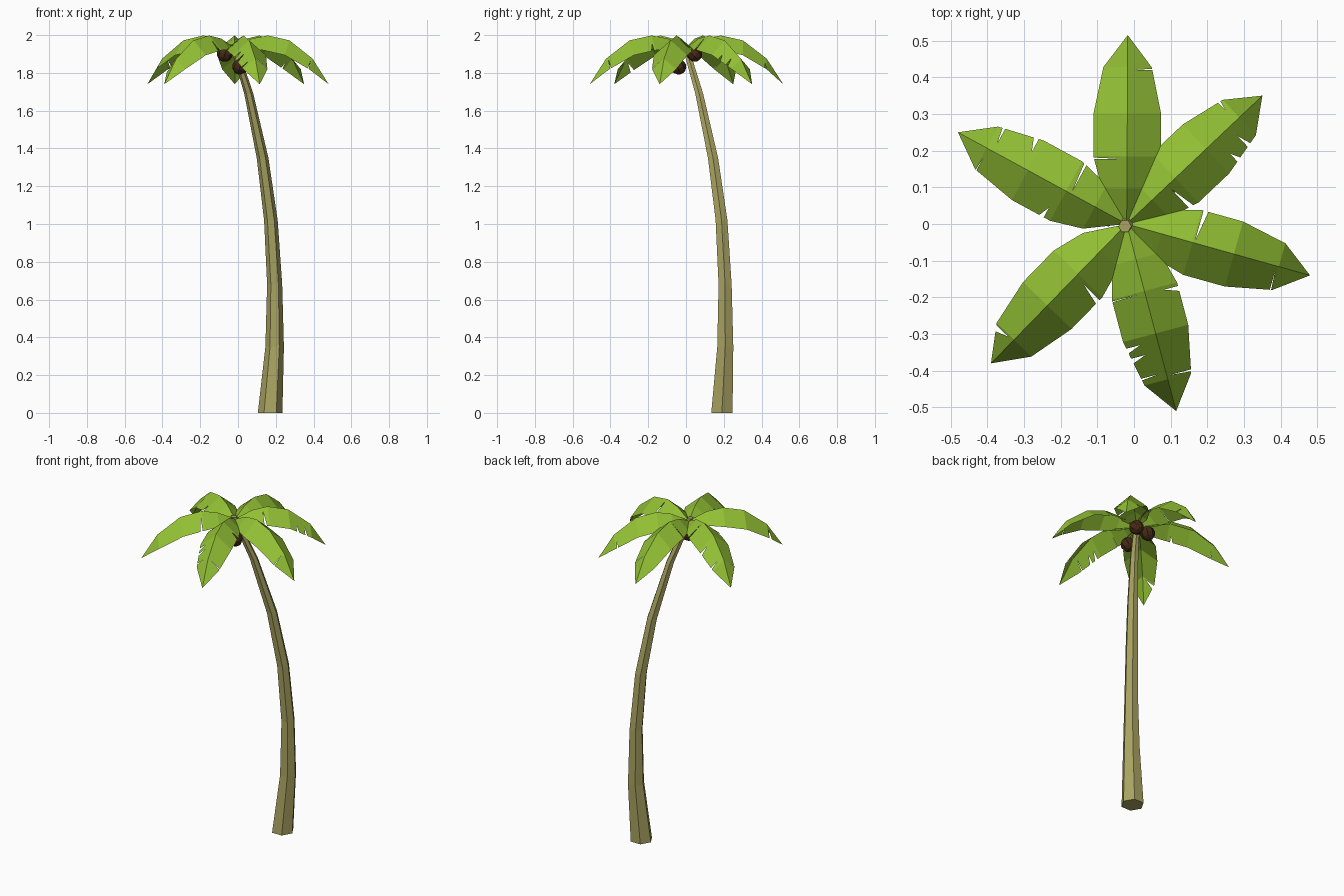
import bpy, math
from mathutils import Vector

if "Cube" in bpy.data.objects:
    bpy.data.objects.remove(bpy.data.objects["Cube"])


def material(name, rgb):
    m = bpy.data.materials.new(name)
    m.diffuse_color = (*rgb, 1)
    m.use_nodes = True
    m.node_tree.nodes["Principled BSDF"].inputs["Base Color"].default_value = m.diffuse_color
    return m


BARK = material("bark", (0.40, 0.37, 0.12))
GREEN = material("leaf_green", (0.29, 0.53, 0.035))
BROWN = material("coconut_brown", (0.06, 0.022, 0.008))


def make(name, verts, faces, mat):
    me = bpy.data.meshes.new(name)
    me.from_pydata(verts, [], faces)
    me.materials.append(mat)
    ob = bpy.data.objects.new(name, me)
    bpy.context.collection.objects.link(ob)
    return ob


def lerp(table, s, k):
    for a, b in zip(table, table[1:]):
        if s <= b[0]:
            return a[k] + (b[k] - a[k]) * (s - a[0]) / (b[0] - a[0])
    return table[-1][k]


# Trunk: curved, tapering six-sided tube (x, y, z, radius)
RINGS = [(0.17, 0.19, 0, 0.065), (0.194, 0.208, 0.35, 0.049),
         (0.194, 0.207, 0.68, 0.040), (0.174, 0.188, 1.02, 0.036),
         (0.13, 0.143, 1.35, 0.031), (0.057, 0.07, 1.69, 0.024),
         (-0.025, -0.006, 1.95, 0.018)]
tv, tf = [], []
for x, y, z, r in RINGS:
    for i in range(6):
        a = i * math.pi / 3
        tv.append((x + r * math.cos(a), y + r * math.sin(a), z))
for k in range(len(RINGS) - 1):
    for i in range(6):
        j = (i + 1) % 6
        tf.append((k * 6 + i, k * 6 + j, k * 6 + 6 + j, k * 6 + 6 + i))
tf += [tuple(range(5, -1, -1)), tuple(range(len(tv) - 6, len(tv)))]
make("trunk", tv, tf, BARK)

# Leaf shape: distance along spine (of 0.53), spine height, half width
LEAF = [(0.012, 1.94, 0.008), (0.10, 1.982, 0.068), (0.19, 1.998, 0.092),
        (0.31, 1.972, 0.092), (0.44, 1.875, 0.066), (0.53, 1.74, 0.0)]
CENTRE = Vector((-0.02, 0.0))


def leaf(name, tip, slits):
    """slits: {side: [(distance, depth)]}, side +1 is left of the tip direction."""
    d = Vector(tip) - CENTRE
    scale = d.length / 0.53
    d.normalize()
    n = Vector((-d.y, d.x))
    verts, faces, cache = [], [], {}

    def vert(s, w, side):
        key = (round(s, 4), round(w * side, 4))
        if key not in cache:
            p = CENTRE + d * s * scale + n * w * side
            cache[key] = len(verts)
            verts.append((p.x, p.y, lerp(LEAF, s, 1) - 0.85 * w))
        return cache[key]

    for side in (1, -1):
        cuts = dict(slits[side])
        stations = sorted({r[0] for r in LEAF} | set(cuts)
                          | {s for t in slits.values() for s, _ in t})
        for a, b in zip(stations, stations[1:]):
            loop = [vert(a, 0, side)]
            # each slit leaves an open wedge after its station
            if a in cuts:
                loop.append(vert(a, lerp(LEAF, a, 2) - cuts[a], side))
                g = min(a + 0.014, (a + b) / 2)
                loop.append(vert(g, lerp(LEAF, g, 2), side))
            else:
                loop.append(vert(a, lerp(LEAF, a, 2), side))
            loop.append(vert(b, lerp(LEAF, b, 2), side))
            if b in cuts:
                loop.append(vert(b, lerp(LEAF, b, 2) - cuts[b], side))
            loop.append(vert(b, 0, side))
            loop = list(dict.fromkeys(loop))
            faces.append(loop[::-1] if side == 1 else loop)
            if side == 1:
                faces[-1] = loop[::-1]
    ob = make(name, verts, faces, GREEN)
    # keep the upper side facing up
    for p in ob.data.polygons:
        if p.normal.z < 0:
            p.flip()


# Six fronds
FRONDS = [
    ((-0.017, 0.515), {1: [(0.182, 0.08)], -1: [(0.432, 0.055)]}),
    ((0.35, 0.35), {1: [(0.425, 0.03)], -1: [(0.16, 0.07), (0.35, 0.03), (0.40, 0.04)]}),
    ((0.48, -0.14), {1: [(0.196, 0.085)], -1: [(0.433, 0.055)]}),
    ((0.115, -0.51), {1: [(0.20, 0.04), (0.43, 0.06)],
                      -1: [(0.195, 0.07), (0.33, 0.04), (0.36, 0.04), (0.42, 0.05)]}),
    ((-0.39, -0.38), {1: [(0.20, 0.06)], -1: [(0.445, 0.045)]}),
    ((-0.48, 0.25), {1: [(0.21, 0.03), (0.435, 0.04)],
                     -1: [(0.175, 0.08), (0.325, 0.04), (0.42, 0.045)]}),
]
for i, (tip, slits) in enumerate(FRONDS):
    leaf(f"leaf_{i + 1}", tip, slits)

# Coconuts under the crown
for i, c in enumerate([(-0.07, 0.035, 1.90), (0.01, -0.04, 1.832), (0.02, 0.045, 1.90)]):
    bpy.ops.mesh.primitive_uv_sphere_add(segments=8, ring_count=6, radius=0.042,
                                         location=c, rotation=(0.4 * i, 0.3, 0))
    ob = bpy.context.object
    ob.name = f"coconut_{i + 1}"
    ob.data.materials.append(BROWN)
